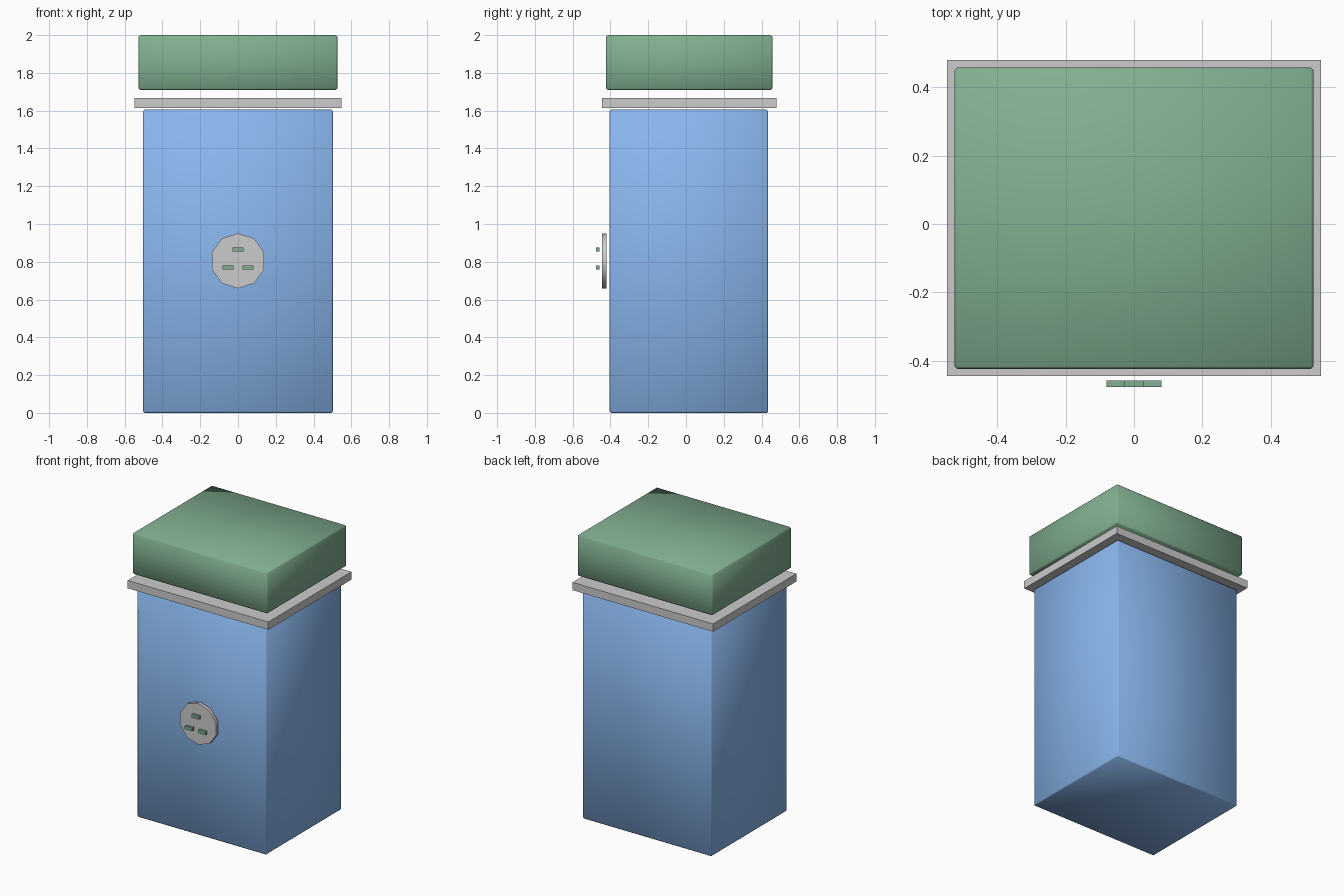
import bpy, math

if "Cube" in bpy.data.objects:
    bpy.data.objects.remove(bpy.data.objects["Cube"])


def paint(obj, name, color):
    mat = bpy.data.materials.get(name) or bpy.data.materials.new(name)
    mat.diffuse_color = color
    mat.use_nodes = True
    mat.node_tree.nodes["Principled BSDF"].inputs["Base Color"].default_value = mat.diffuse_color
    obj.data.materials.append(mat)


def box(name, x, y, z, bevel=0.0):
    """Box from (min, max) ranges, optionally soft-edged and smooth."""
    bpy.ops.mesh.primitive_cube_add(size=1)
    obj = bpy.context.object
    obj.name = name
    for v in obj.data.vertices:
        v.co = [(r[0] + r[1]) / 2 + c * (r[1] - r[0]) for r, c in zip((x, y, z), v.co)]
    if bevel:
        mod = obj.modifiers.new("soft_edges", 'BEVEL')
        mod.width = bevel
        mod.segments = 1
        bpy.ops.object.shade_smooth()
    return obj


BLUE = (0.25, 0.47, 0.85, 1)
GREEN = (0.22, 0.43, 0.28, 1)

# Main body
body = box("body", (-0.503, 0.503), (-0.405, 0.435), (0, 1.605), 0.008)
paint(body, "blue", BLUE)

# Rim plate between body and lid
box("rim", (-0.547, 0.547), (-0.445, 0.48), (1.613, 1.668))

# Lid
lid = box("lid", (-0.526, 0.526), (-0.424, 0.458), (1.71, 2.0), 0.008)
paint(lid, "green", GREEN)

# Ten-sided dial plate on the front
bpy.ops.mesh.primitive_cylinder_add(vertices=10, radius=0.146, depth=0.024,
                                    location=(0, -0.432, 0.805),
                                    rotation=(math.pi / 2, 0, 0))
plate = bpy.context.object
plate.name = "dial_plate"
bpy.ops.object.shade_smooth_by_angle(angle=math.radians(40))

# Three small slots on the plate
for i, (cx, cz) in enumerate([(0, 0.865), (-0.052, 0.77), (0.052, 0.77)]):
    slot = box(f"slot_{i + 1}", (cx - 0.029, cx + 0.029), (-0.477, -0.458),
               (cz - 0.011, cz + 0.011))
    paint(slot, "green", GREEN)
